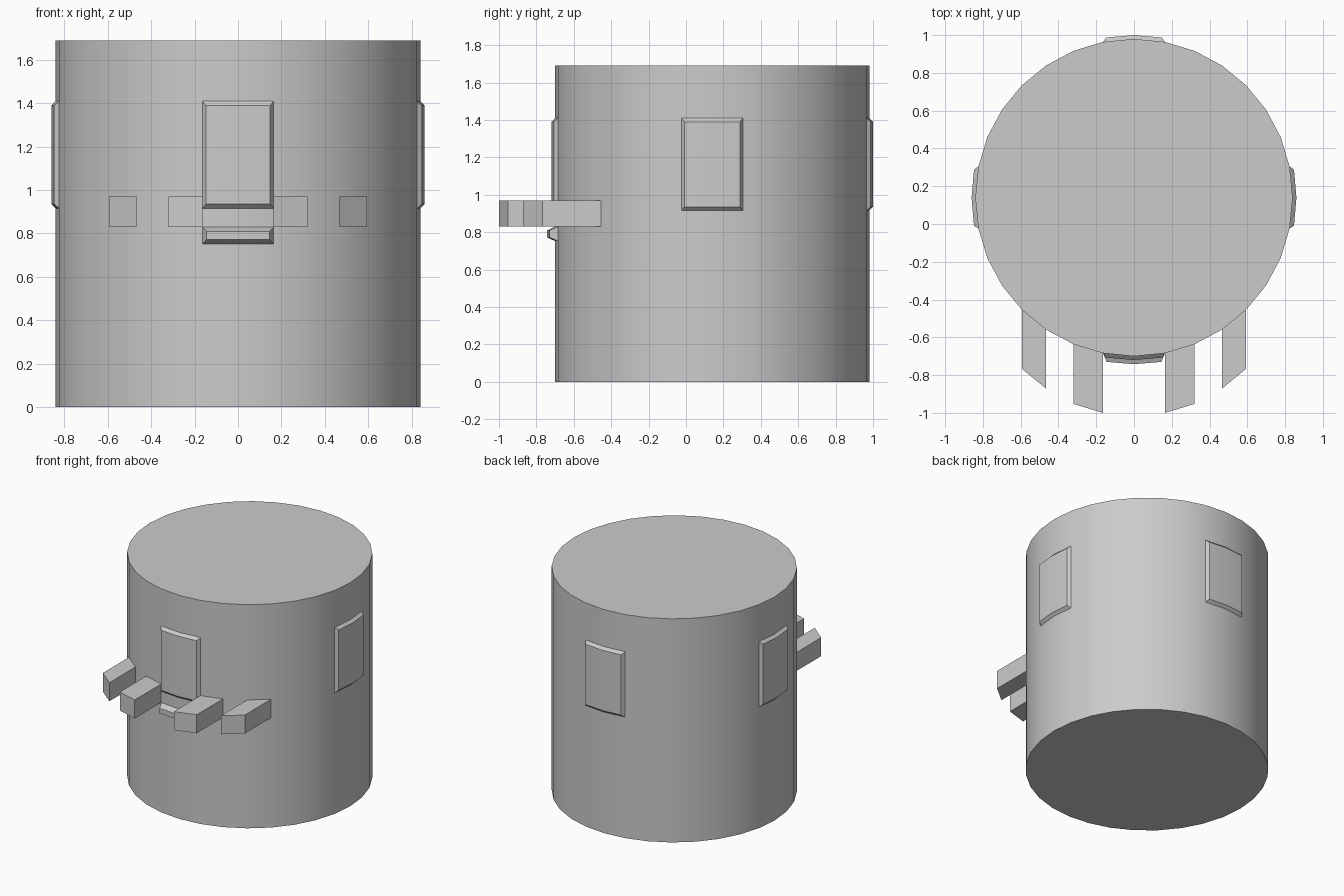
import bpy, bmesh, math

if "Cube" in bpy.data.objects:
    bpy.data.objects.remove(bpy.data.objects["Cube"])

CY, R, SIDES = 0.14, 0.84, 32
STEP = 2 * math.pi / SIDES


def finish(name, bm, smooth=True):
    bmesh.ops.recalc_face_normals(bm, faces=bm.faces)
    me = bpy.data.meshes.new(name)
    bm.to_mesh(me)
    bm.free()
    ob = bpy.data.objects.new(name, me)
    bpy.context.collection.objects.link(ob)
    if smooth:
        bpy.ops.object.select_all(action='DESELECT')
        ob.select_set(True)
        bpy.context.view_layer.objects.active = ob
        bpy.ops.object.shade_smooth_by_angle(angle=math.radians(30))
    return ob


def on_wall(angle, radius, z):
    return (radius * math.sin(angle), CY - radius * math.cos(angle), z)


# bevelled panel that wraps two wall facets (angle 0 = front)
def panel(name, angle, z0, z1, outer, inset_ang, inset_z):
    bm = bmesh.new()

    def ring(r, half, lo, hi):
        angs = (-half, 0, half)
        return [[bm.verts.new(on_wall(angle + a, r, z)) for a in angs] for z in (lo, hi)]

    base = ring(R, STEP, z0, z1)
    face = ring(outer, STEP - inset_ang, z0 + inset_z, z1 - inset_z)
    for i in range(2):
        bm.faces.new((face[0][i], face[0][i + 1], face[1][i + 1], face[1][i]))
        for k in range(2):
            bm.faces.new((base[k][i], base[k][i + 1], face[k][i + 1], face[k][i]))
    for i in (0, 2):
        bm.faces.new((base[0][i], face[0][i], face[1][i], base[1][i]))
    finish(name, bm)


# wall facet pushed straight forward
def prong(name, a0, a1, length):
    bm = bmesh.new()
    pts = [on_wall(a0, R, 0.83), on_wall(a1, R, 0.83),
           on_wall(a1, R, 0.97), on_wall(a0, R, 0.97)]
    f = bm.faces.new([bm.verts.new(p) for p in pts])
    ext = bmesh.ops.extrude_face_region(bm, geom=[f], use_keep_orig=True)
    verts = [g for g in ext["geom"] if isinstance(g, bmesh.types.BMVert)]
    bmesh.ops.translate(bm, vec=(0, -length, 0), verts=verts)
    finish(name, bm, False)


# main drum
bm = bmesh.new()
bmesh.ops.create_cone(bm, cap_ends=True, segments=SIDES, radius1=R, radius2=R, depth=1.69)
bmesh.ops.translate(bm, vec=(0, CY, 0.845), verts=bm.verts)
finish("drum_body", bm)

# four windows
for n, side in enumerate(("front", "right", "back", "left")):
    panel(side + "_window", n * math.pi / 2, 0.915, 1.41, 0.86, math.radians(1.3), 0.02)

# ledge below the front window
panel("front_ledge", 0, 0.752, 0.83, 0.882, math.radians(1.8), 0.02)

# prongs, mirrored left and right
for s, side in ((1, "right"), (-1, "left")):
    prong(side + "_inner_prong", s * STEP, s * 2 * STEP, 0.316)
    prong(side + "_outer_prong", s * 3 * STEP, s * 4 * STEP, 0.312)
